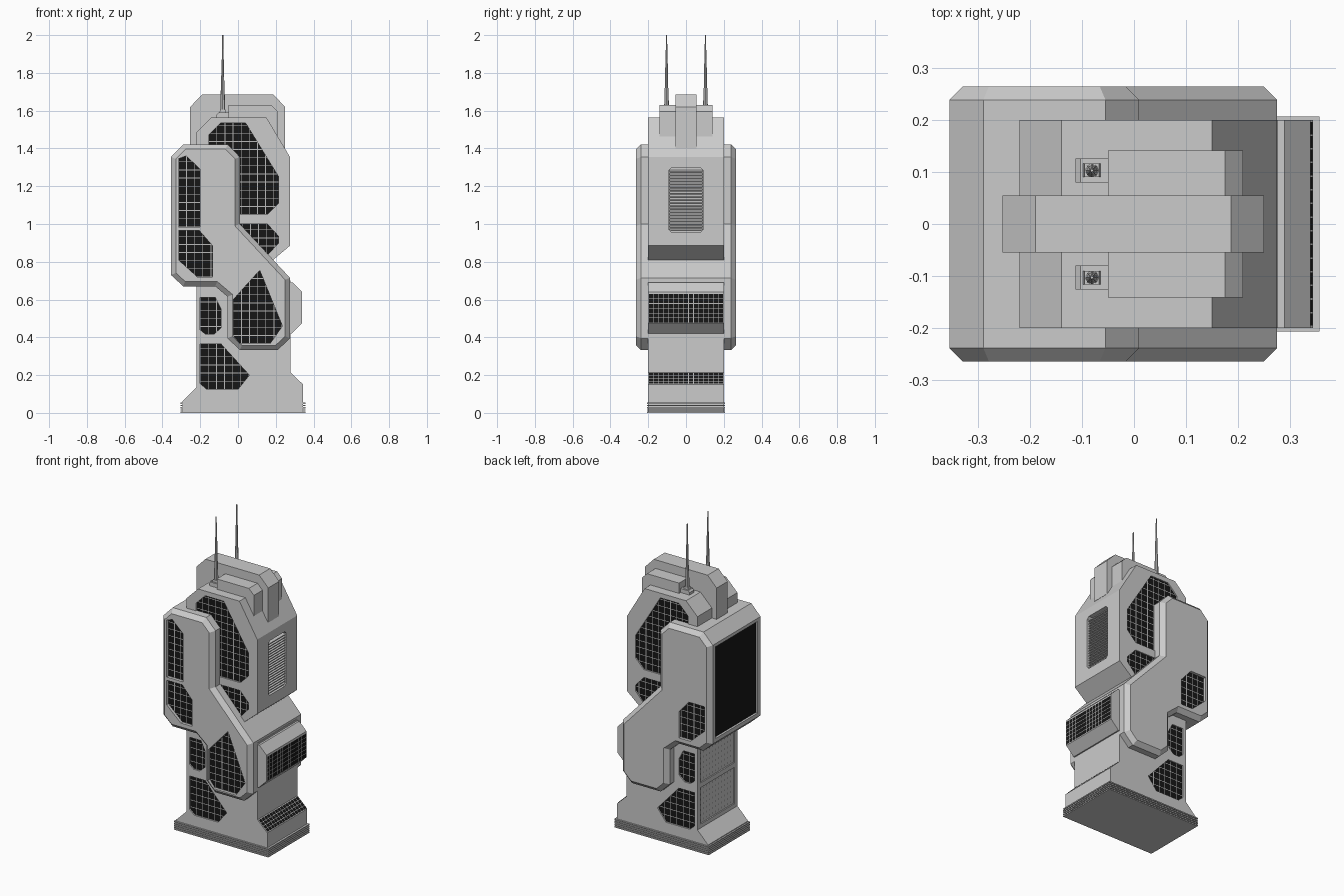
import bpy, bmesh, math
from mathutils import Matrix, Vector

if "Cube" in bpy.data.objects:
    bpy.data.objects.remove(bpy.data.objects["Cube"])


def material(name, c):
    m = bpy.data.materials.new(name)
    m.diffuse_color = (c[0], c[1], c[2], 1)
    m.use_nodes = True
    m.node_tree.nodes["Principled BSDF"].inputs["Base Color"].default_value = m.diffuse_color
    return m


GREY = material("wall_grey", (0.5, 0.5, 0.5))
BLACK = material("dark_glass", (0.008, 0.008, 0.008))
PALE = material("pale_panel", (0.75, 0.75, 0.75))
DIM = material("perforation", (0.2, 0.2, 0.2))


def frame(origin, u, v, n):
    m = Matrix((u, v, n)).transposed().to_4x4()
    m.translation = Vector(origin)
    return m


def front(s, y=0.0):      # s=-1 front face, s=1 back face
    return frame((0, s * y, 0), (1, 0, 0), (0, 0, 1), (0, s, 0))


def side(s, x):           # s=1 right face, s=-1 left face
    return frame((s * x, 0, 0), (0, s, 0), (0, 0, 1), (s, 0, 0))


def finish(bm, name, mats=()):
    me = bpy.data.meshes.new(name)
    bm.to_mesh(me)
    bm.free()
    for m in mats:
        me.materials.append(m)
    ob = bpy.data.objects.new(name, me)
    bpy.context.collection.objects.link(ob)
    return ob


def prism(name, pts, fr, d0, d1, chamfer=0):
    """Polygon in a frame's plane, extruded along its normal."""
    bm = bmesh.new()
    f = bm.faces.new([bm.verts.new((x, y, d0)) for x, y in pts])
    ext = bmesh.ops.extrude_face_region(bm, geom=[f])["geom"]
    bmesh.ops.translate(bm, vec=(0, 0, d1 - d0),
                        verts=[g for g in ext if isinstance(g, bmesh.types.BMVert)])
    if chamfer:
        rim = [e for e in bm.edges if abs(e.verts[0].co.z - e.verts[1].co.z) < 1e-6]
        bmesh.ops.bevel(bm, geom=rim, offset=chamfer, segments=1, affect='EDGES')
    bm.transform(fr)
    bmesh.ops.recalc_face_normals(bm, faces=bm.faces[:])
    return finish(bm, name)


def cut(body, pts, fr, depth):
    c = prism("cutter", pts, fr, -depth, 0.02)
    c.hide_render = True
    mod = body.modifiers.new("pocket", 'BOOLEAN')
    mod.operation, mod.object, mod.solver = 'DIFFERENCE', c, 'EXACT'
    bpy.context.view_layer.objects.active = body
    bpy.ops.object.modifier_apply(modifier=mod.name)
    bpy.data.objects.remove(c)


def sheet(name, pts, fr, d, pitch=None, bar=0.004, mats=(GREY, BLACK)):
    """Flat pane divided into a grid: bars use mats[0], panes mats[1]."""
    bm = bmesh.new()
    bm.faces.new([bm.verts.new((x, y, d)) for x, y in pts])
    lo = [min(p[i] for p in pts) for i in (0, 1)]
    hi = [max(p[i] for p in pts) for i in (0, 1)]
    if pitch:
        for i in (0, 1):
            for k in range(int((hi[i] - lo[i]) / pitch[i]) + 2):
                for o in (-bar / 2, bar / 2):
                    co, no = Vector((0, 0, d)), Vector((0, 0, 0))
                    co[i], no[i] = lo[i] + k * pitch[i] + o, 1
                    bmesh.ops.bisect_plane(bm, geom=bm.verts[:] + bm.edges[:] + bm.faces[:],
                                           plane_co=co, plane_no=no, dist=1e-6)
    for f in bm.faces:
        c = f.calc_center_bounds()
        on_bar = pitch and any(
            abs((c[i] - lo[i] + pitch[i] / 2) % pitch[i] - pitch[i] / 2) < bar / 2 for i in (0, 1))
        f.material_index = 0 if on_bar else 1
    bm.normal_update()
    if bm.faces[:][0].normal.z < 0:
        bmesh.ops.reverse_faces(bm, faces=bm.faces[:])
    bm.transform(fr)
    if fr.determinant() < 0:
        bmesh.ops.reverse_faces(bm, faces=bm.faces[:])
    return finish(bm, name, mats)


def rect(w, z0, z1, c=0.0):
    if not c:
        return [(-w, z0), (w, z0), (w, z1), (-w, z1)]
    return [(-w + c, z0), (w - c, z0), (w, z0 + c), (w, z1 - c),
            (w - c, z1), (-w + c, z1), (-w, z1 - c), (-w, z0 + c)]


# main tower
core = prism("tower_core", [
    (-.295, 0), (.345, 0), (.345, .15), (.277, .215), (.277, .70), (.15, .75), (.18, .805),
    (.275, .885), (.275, 1.355), (.15, 1.565), (-.14, 1.565), (-.22, 1.485),
    (-.22, .135), (-.295, .06)], front(-1), -.2, .2)

# S-shaped block wrapping the tower
wrap = prism("wrap_block", [
    (-.355, 1.355), (-.29, 1.422), (-.055, 1.422), (.01, 1.355), (.01, 1.0), (.275, .715),
    (.275, .395), (.21, .332), (.01, .332), (-.055, .395), (-.055, .615), (-.12, .67),
    (-.29, .67), (-.355, .73)], front(-1), -.265, .265, chamfer=.026)

# windows on front and back
core_windows = [
    [(-.155, 1.47), (-.09, 1.535), (.04, 1.535), (.215, 1.25), (.215, 1.11), (.155, 1.05),
     (-.155, 1.05)],
    [(-.02, 1.0), (.155, 1.0), (.215, .935), (.215, .9), (.16, .84), (-.02, .84)],
    [(-.2, .61), (-.12, .61), (-.09, .55), (-.09, .45), (-.13, .415), (-.17, .415), (-.2, .44)],
    [(-.2, .365), (-.09, .365), (.06, .2), (0, .125), (-.165, .125), (-.2, .155)]]
wrap_windows = [
    [(-.315, 1.345), (-.275, 1.36), (-.2, 1.29), (-.2, .985), (-.315, .985)],
    [(-.315, .965), (-.205, .965), (-.135, .885), (-.135, .72), (-.215, .72), (-.315, .81)],
    [(.115, .755), (.235, .46), (.17, .367), (.01, .367), (-.025, .41), (-.025, .60)]]
for body, y, depth, group in ((core, .2, .01, core_windows), (wrap, .265, .02, wrap_windows)):
    for s in (-1, 1):
        for pts in group:
            fr = front(s, y)
            cut(body, pts, fr, depth)
            sheet("window", pts, fr, .002 - depth, (.043, .043))

# large dark panel on the left face
panel = rect(.21, .755, 1.335)
cut(wrap, panel, side(-1, .355), .015)
sheet("side_screen", panel, side(-1, .355), -.013)

# perforated panels low on the left
for z0, z1 in ((.16, .39), (.42, .65)):
    p = rect(.17, z0, z1)
    cut(core, p, side(-1, .22), .01)
    sheet("perforated_panel", p, side(-1, .22), -.008, (.03, .033), .021, (PALE, DIM))

# louvred vent on the right
cut(core, rect(.09, .955, 1.3, .015), side(1, .275), .03)
slat = prism("vent_slats", [(.247, .972), (.268, .962), (.268, .967), (.247, .977)],
             front(-1), -.088, .088)
arr = slat.modifiers.new("rows", 'ARRAY')
arr.count, arr.use_relative_offset, arr.use_constant_offset = 20, False, True
arr.constant_offset_displace = (0, 0, .0163)

# bay on the right with window strip
prism("side_bay", [(.2, .69), (.29, .69), (.34, .64), (.34, .475), (.285, .42), (.2, .42)],
      front(-1), -.2, .2)
sheet("bay_window", rect(.197, .478, .63), side(1, .34), .002, (.0263, .0253), .003)

# sloping window strip above the plinth
v = Vector((-.068, 0, .065)).normalized()
slope = frame((.345, 0, .15), (0, 1, 0), v, (v.z, 0, -v.x))
sheet("base_window", rect(.197, .003, .09), slope, .002, (.0263, .0217), .003)

# ribbed plinth
for i in range(5):
    z = i * .012
    prism("plinth_rib", [(-.304, z), (.357, z), (.357, z + .007), (-.304, z + .007)],
          front(-1), -.207, .207)

# roof fin and stepped roof block
prism("roof_fin", [(-.253, 1.40), (.25, 1.40), (.25, 1.62), (.187, 1.685), (-.19, 1.685),
                   (-.253, 1.62)], front(-1), -.055, .055)
prism("roof_block", [(-.05, 1.46), (.21, 1.46), (.21, 1.595), (.175, 1.63), (-.05, 1.63)],
      front(-1), -.141, .141)

# twin antennas
for s in (-1, 1):
    y = s * .103
    foot = [(-.113, 1.56), (-.05, 1.56), (-.05, 1.59), (-.103, 1.59), (-.113, 1.58)]
    prism("antenna_foot", foot, front(1, 0), y - .023, y + .023)
    prism("antenna_socket", [(-.1, 1.58), (-.062, 1.58), (-.067, 1.605), (-.095, 1.605)],
          front(1, 0), y - .013, y + .013)
    for r0, r1, z0, z1 in ((.013, .010, 1.6, 1.72), (.009, .006, 1.72, 1.87), (.005, .003, 1.87, 2.0)):
        bpy.ops.mesh.primitive_cone_add(vertices=8, radius1=r0, radius2=r1, depth=z1 - z0,
                                        location=(-.081, y, (z0 + z1) / 2))
        bpy.context.object.name = "antenna_mast"
